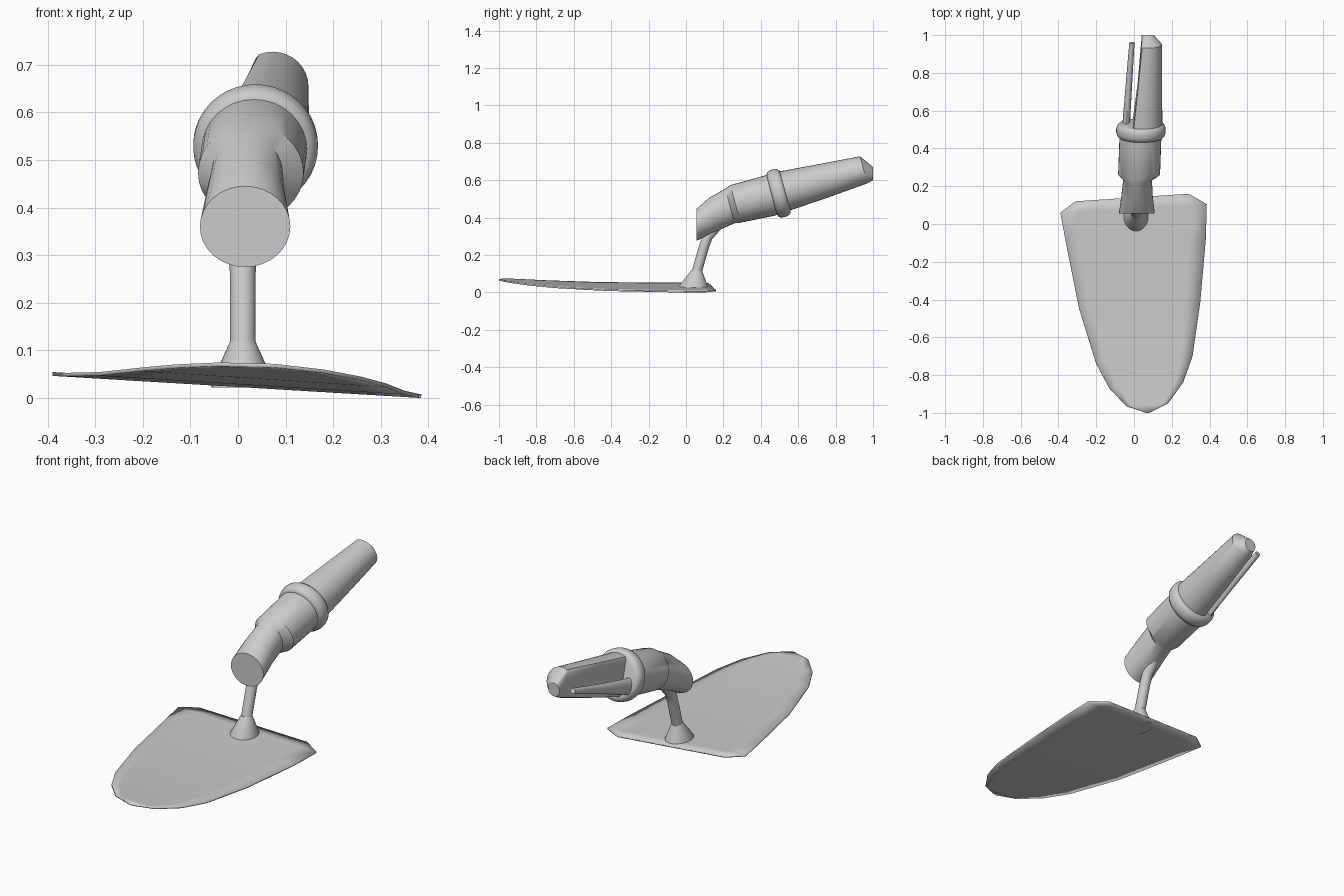
import bpy, bmesh
from math import sin, cos, pi, radians
from mathutils import Vector

old = bpy.data.objects.get("Cube")
if old:
    bpy.data.objects.remove(old, do_unlink=True)

# one plain material
gray = bpy.data.materials.new("light_gray")
gray.use_nodes = True
color = (0.6, 0.6, 0.6, 1)
gray.diffuse_color = color
gray.node_tree.nodes["Principled BSDF"].inputs["Base Color"].default_value = color


def finish(bm, name, angle=35):
    bmesh.ops.remove_doubles(bm, verts=bm.verts, dist=0.0002)
    bmesh.ops.recalc_face_normals(bm, faces=bm.faces)
    mesh = bpy.data.meshes.new(name)
    bm.to_mesh(mesh)
    bm.free()
    mesh.materials.append(gray)
    obj = bpy.data.objects.new(name, mesh)
    bpy.context.collection.objects.link(obj)
    bpy.ops.object.select_all(action='DESELECT')
    obj.select_set(True)
    bpy.context.view_layer.objects.active = obj
    bpy.ops.object.shade_smooth_by_angle(angle=radians(angle))
    return obj


def loft(name, stations, sides=32, cuts=None):
    """Skin ellipses (x, y, z, radius across, radius up, tilt); cuts flatten the -x side."""
    bm = bmesh.new()
    rings = []
    for n, (x, y, z, rx, rz, tilt) in enumerate(stations):
        a = radians(tilt)
        ring = []
        for i in range(sides):
            t = 2 * pi * i / sides
            px, up = x + rx * cos(t), rz * sin(t)
            if cuts:
                px = max(px, cuts[n])
            ring.append(bm.verts.new((px, y - up * sin(a), z + up * cos(a))))
        rings.append(ring)
    for lo, hi in zip(rings, rings[1:]):
        for i in range(sides):
            j = (i + 1) % sides
            bm.faces.new((lo[i], lo[j], hi[j], hi[i]))
    bm.faces.new(rings[0])
    bm.faces.new(rings[-1])
    return finish(bm, name)


# blade: pairs of left and right edge points from tip to heel
edges = [
    ((0.03, -0.985), (0.11, -0.985)),
    ((-0.04, -0.965), (0.18, -0.95)),
    ((-0.13, -0.87), (0.26, -0.84)),
    ((-0.20, -0.74), (0.31, -0.70)),
    ((-0.29, -0.45), (0.35, -0.42)),
    ((-0.36, -0.10), (0.38, -0.08)),
    ((-0.39, 0.06), (0.385, 0.105)),
    ((-0.31, 0.12), (0.29, 0.16)),
]
bm = bmesh.new()
rows = []
for a, b in edges:
    row = []
    for i in range(9):
        p = Vector(a).lerp(Vector(b), i / 8)
        if a[1] < -0.98:
            p.y -= 0.015 * sin(pi * i / 8)
        z = 0.027 - 0.06 * p.x + 0.045 * max(0, -p.y) ** 2.5
        row.append(bm.verts.new((p.x, p.y, z)))
    rows.append(row)
for lo, hi in zip(rows, rows[1:]):
    for i in range(8):
        bm.faces.new((lo[i], lo[i + 1], hi[i + 1], hi[i]))
blade = finish(bm, "blade")
thick = blade.modifiers.new("thickness", 'SOLIDIFY')
thick.thickness = 0.008
thick.offset = 0

# flared socket and bent shank
loft("socket", [(0.01, 0.04, 0.022, 0.066, 0.08, 90),
                (0.01, 0.04, 0.036, 0.064, 0.076, 90),
                (0.01, 0.058, 0.118, 0.027, 0.028, 85)])
loft("shank", [(0.01, 0.055, 0.10, 0.027, 0.027, 78),
               (0.01, 0.098, 0.25, 0.027, 0.027, 72),
               (0.01, 0.118, 0.30, 0.028, 0.027, 58),
               (0.01, 0.17, 0.36, 0.028, 0.027, 45)], 20)

# handle: narrow neck that steps out to a round body
loft("handle_body", [(0.015, 0.055, 0.36, 0.095, 0.085, 0),
                     (0.016, 0.15, 0.419, 0.083, 0.09, 18),
                     (0.019, 0.235, 0.462, 0.076, 0.096, 15),
                     (0.027, 0.264, 0.473, 0.111, 0.104, 15),
                     (0.033, 0.43, 0.513, 0.111, 0.110, 15),
                     (0.037, 0.525, 0.538, 0.111, 0.111, 15)])

# rounded collar
tilt = radians(15)
profile = [(-0.038, 0.108), (-0.034, 0.119), (-0.024, 0.127), (-0.01, 0.131),
           (0.01, 0.131), (0.024, 0.127), (0.034, 0.119), (0.038, 0.108)]
loft("collar", [(0.037, 0.495 + t * cos(tilt), 0.53 + t * sin(tilt), r, r, 15)
                for t, r in profile], 40)

# tapered grip with a flat cut along one side and a chamfered end
loft("grip", [(0.039, 0.50, 0.535, 0.111, 0.11, 15),
              (0.056, 0.73, 0.595, 0.093, 0.093, 15),
              (0.073, 0.95, 0.655, 0.075, 0.075, 15),
              (0.072, 1.0, 0.635, 0.033, 0.035, 0)],
     cuts=[-0.01, 0.02, 0.038, 0.04])

# thin prong beside the cut
loft("prong", [(-0.042, 0.52, 0.50, 0.02, 0.045, 15),
               (-0.027, 0.74, 0.567, 0.017, 0.026, 17),
               (-0.011, 0.96, 0.635, 0.014, 0.014, 17)], 16)
